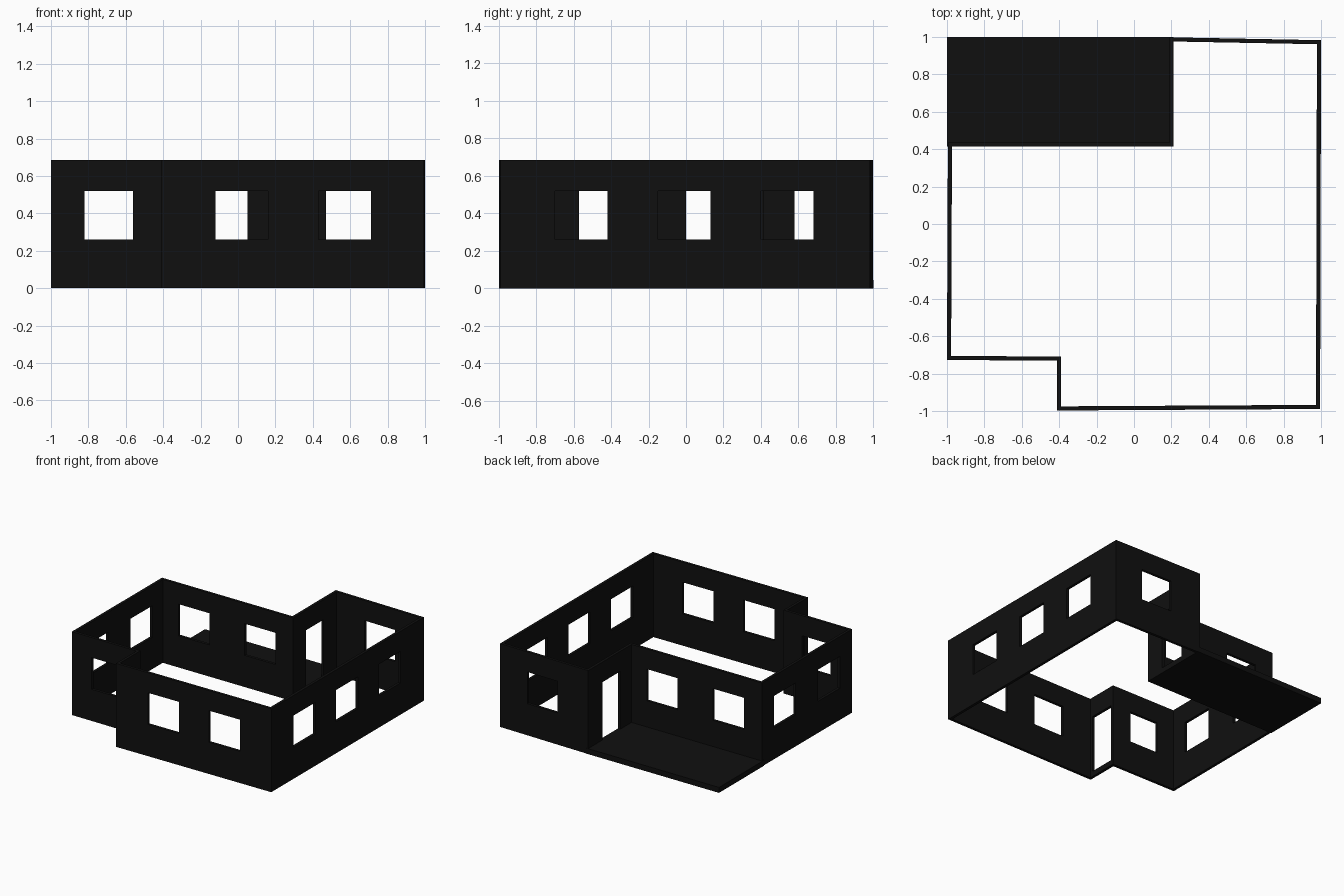
import bpy, bmesh

if "Cube" in bpy.data.objects:
    bpy.data.objects.remove(bpy.data.objects["Cube"])

H = 0.685          # wall height
T = 0.022          # wall thickness
LEVELS = [0.0, 0.045, 0.26, 0.52, H]   # ground, door sill, window sill, lintel, top
WINDOW, DOOR = (2,), (1, 2)            # rows left open

dark = bpy.data.materials.new("dark")
dark.diffuse_color = (0.005, 0.005, 0.005, 1)
dark.use_nodes = True
dark.node_tree.nodes["Principled BSDF"].inputs["Base Color"].default_value = dark.diffuse_color

# Wall runs, counter-clockwise: start corner, measured axis, openings (from, to, rows)
RUNS = [
    ((-0.40, -0.986), 0, [(-0.12, 0.16, WINDOW), (0.43, 0.71, WINDOW)]),
    ((0.984, -0.978), 1, [(-0.70, -0.42, WINDOW), (-0.15, 0.13, WINDOW), (0.40, 0.68, WINDOW)]),
    ((0.989, 0.972), 0, [(0.75, 0.47, WINDOW)]),
    ((0.20, 0.987), 1, [(0.81, 0.58, DOOR)]),
    ((0.20, 0.425), 0, [(0.05, -0.23, WINDOW), (-0.55, -0.83, WINDOW)]),
    ((-0.984, 0.425), 1, [(0.28, 0.0, WINDOW), (-0.29, -0.57, WINDOW)]),
    ((-0.989, -0.716), 0, [(-0.82, -0.56, WINDOW)]),
    ((-0.40, -0.72), 1, [(-0.735, -0.95, DOOR)]),
]


def build_walls():
    bm = bmesh.new()
    for i, (start, axis, openings) in enumerate(RUNS):
        end = RUNS[(i + 1) % len(RUNS)][0]
        # fractions along the run where openings begin and end
        frac = lambda v: (v - start[axis]) / (end[axis] - start[axis])
        stops, rows_open = [0.0], {}
        for a, b, rows in openings:
            stops.append(frac(a))
            rows_open[len(stops) - 1] = rows
            stops.append(frac(b))
        stops.append(1.0)
        columns = [[bm.verts.new((start[0] + (end[0] - start[0]) * f,
                                  start[1] + (end[1] - start[1]) * f, z))
                    for z in LEVELS] for f in stops]
        for c in range(len(columns) - 1):
            for r in range(len(LEVELS) - 1):
                if r not in rows_open.get(c, ()):
                    p, q = columns[c], columns[c + 1]
                    bm.faces.new((p[r], q[r], q[r + 1], p[r + 1]))
    bmesh.ops.remove_doubles(bm, verts=bm.verts[:], dist=0.0005)
    loose = [v for v in bm.verts if not v.link_faces]
    bmesh.ops.delete(bm, geom=loose, context='VERTS')
    mesh = bpy.data.meshes.new("walls")
    bm.to_mesh(mesh)
    bm.free()
    mesh.materials.append(dark)
    obj = bpy.data.objects.new("walls", mesh)
    bpy.context.collection.objects.link(obj)
    # Thickness, mitred at the corners
    mod = obj.modifiers.new("thickness", 'SOLIDIFY')
    mod.thickness = T
    mod.offset = 0
    mod.use_even_offset = True
    mod.use_quality_normals = True


def box(name, lo, hi):
    bpy.ops.mesh.primitive_cube_add(size=1, location=[(a + b) / 2 for a, b in zip(lo, hi)])
    obj = bpy.context.object
    obj.name = name
    obj.scale = [b - a for a, b in zip(lo, hi)]
    obj.data.materials.append(dark)


build_walls()
# Porch slab filling the back left corner
box("porch_slab", (-1.0, 0.415, 0.0), (0.21, 1.0, 0.045))
